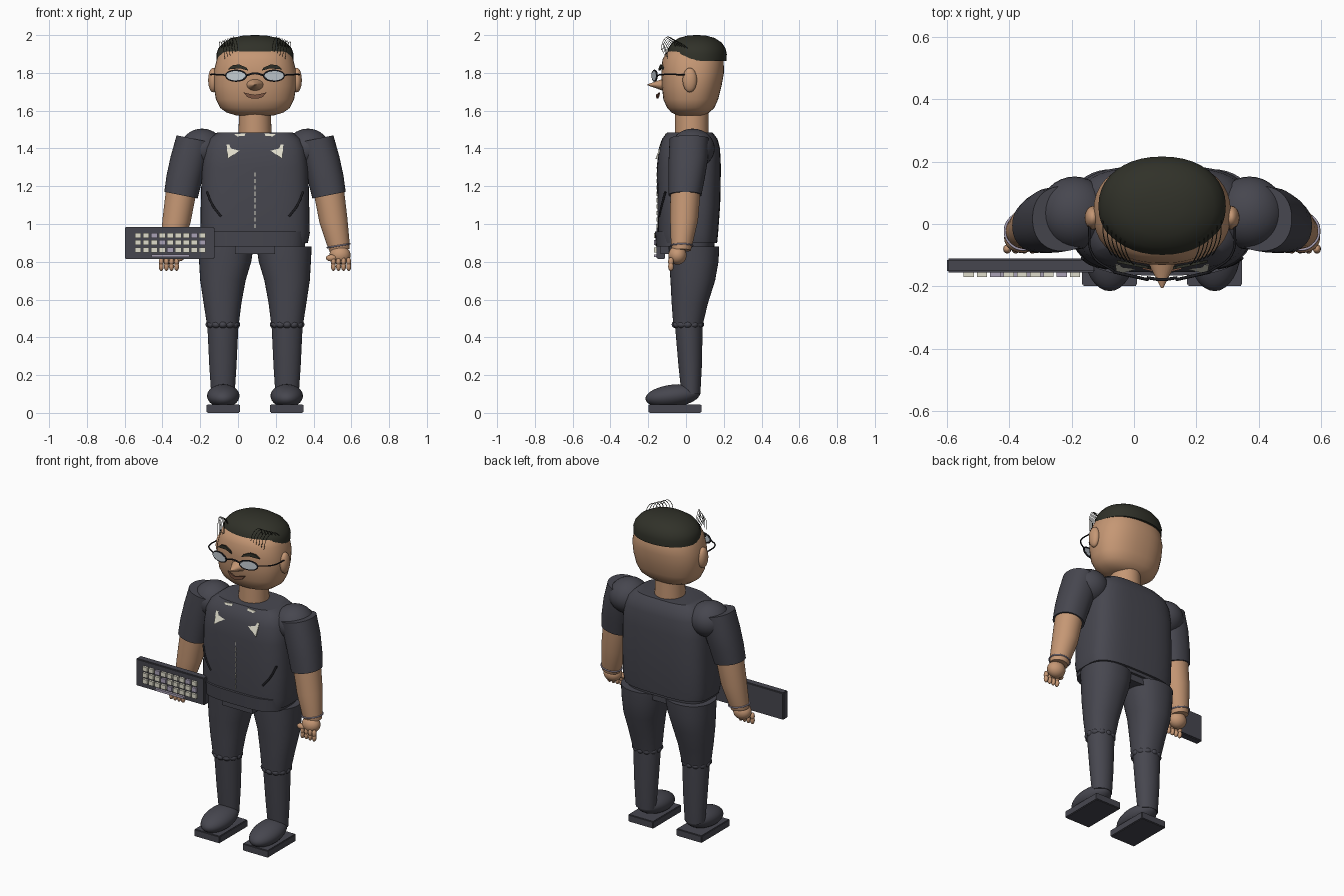
import bpy, bmesh, math
from mathutils import Vector

cube = bpy.data.objects.get("Cube")
if cube:
    bpy.data.objects.remove(cube)

C = 0.09  # the figure's own centre line in x


def material(name, r, g, b):
    m = bpy.data.materials.new(name)
    m.use_nodes = True
    m.diffuse_color = (r, g, b, 1)
    bsdf = next(n for n in m.node_tree.nodes if n.type == 'BSDF_PRINCIPLED')
    bsdf.inputs["Base Color"].default_value = (r, g, b, 1)
    bsdf.inputs["Roughness"].default_value = 0.8
    return m


CLOTH = material("charcoal cloth", 0.062, 0.062, 0.078)
SKIN = material("skin", 0.56, 0.31, 0.175)
HAIR = material("dark hair", 0.03, 0.031, 0.022)
CREAM = material("cream", 0.74, 0.72, 0.6)
LENS = material("lens glass", 0.55, 0.6, 0.64)
BLACK = material("black", 0.012, 0.012, 0.015)
MOUTH = material("mouth brown", 0.2, 0.09, 0.055)
LILAC = material("lilac grey", 0.4, 0.36, 0.47)


def finish(name, bm, mat, smooth=True):
    bmesh.ops.recalc_face_normals(bm, faces=bm.faces)
    me = bpy.data.meshes.new(name)
    bm.to_mesh(me)
    bm.free()
    me.materials.append(mat)
    ob = bpy.data.objects.new(name, me)
    bpy.context.collection.objects.link(ob)
    if smooth:
        bpy.ops.object.select_all(action='DESELECT')
        bpy.context.view_layer.objects.active = ob
        ob.select_set(True)
        bpy.ops.object.shade_smooth_by_angle(angle=math.radians(40))
    return ob


def loft(name, mat, rings, s=1, p=2.0, tilt=0.0, n=40):
    """Stack of superellipse rings (x, y, z, half width, half depth)."""
    bm = bmesh.new()
    loops = []
    for x, y, z, hx, hy in rings:
        loop = []
        for i in range(n):
            a = math.tau * i / n
            c, d = math.cos(a), math.sin(a)
            dx = hx * math.copysign(abs(c) ** (2 / p), c)
            dy = hy * math.copysign(abs(d) ** (2 / p), d)
            loop.append(bm.verts.new((C + s * (x + dx), y + dy, z + tilt * dx)))
        loops.append(loop)
    for lo, hi in zip(loops, loops[1:]):
        for i in range(n):
            j = (i + 1) % n
            bm.faces.new((lo[i], lo[j], hi[j], hi[i]))
    bm.faces.new(loops[0])
    bm.faces.new(loops[-1])
    return finish(name, bm, mat)


def balls(name, mat, items, s=1, seg=24):
    """Ellipsoids (centre, radii) joined in one object."""
    bm = bmesh.new()
    for (x, y, z), r in items:
        new = bmesh.ops.create_uvsphere(bm, u_segments=seg, v_segments=seg // 2, radius=1)["verts"]
        bmesh.ops.scale(bm, vec=r, verts=new)
        bmesh.ops.translate(bm, vec=(C + s * x, y, z), verts=new)
    return finish(name, bm, mat)


def boxes(name, mat, items, bevel=0.0):
    """Boxes (centre, size) joined in one object, in world x."""
    bm = bmesh.new()
    for centre, size in items:
        new = bmesh.ops.create_cube(bm, size=1)["verts"]
        bmesh.ops.scale(bm, vec=size, verts=new)
        bmesh.ops.translate(bm, vec=centre, verts=new)
    if bevel:
        bmesh.ops.bevel(bm, geom=bm.edges[:], offset=bevel, segments=2, affect='EDGES')
    return finish(name, bm, mat, False)


def wire(name, mat, paths, r, s=1, cyclic=False):
    """Round tubes along smooth paths."""
    cu = bpy.data.curves.new(name, 'CURVE')
    cu.dimensions = '3D'
    cu.bevel_depth, cu.bevel_resolution, cu.resolution_u = r, 2, 6
    cu.use_fill_caps = True
    for path in paths:
        sp = cu.splines.new('BEZIER')
        sp.bezier_points.add(len(path) - 1)
        sp.use_cyclic_u = cyclic
        for bp, (x, y, z) in zip(sp.bezier_points, path):
            bp.co = (C + s * x, y, z)
            bp.handle_left_type = bp.handle_right_type = 'AUTO'
    cu.materials.append(mat)
    ob = bpy.data.objects.new(name, cu)
    bpy.context.collection.objects.link(ob)


def plate(name, mat, points, depth, s=1, thick=0.008):
    """Thin front-facing polygon; depth(x, z) gives its y."""
    bm = bmesh.new()
    front = [bm.verts.new((C + s * x, depth(x, z), z)) for x, z in points]
    face = bm.faces.new(front)
    ext = bmesh.ops.extrude_face_region(bm, geom=[face])["geom"]
    bmesh.ops.translate(bm, vec=(0, thick, 0), verts=[v for v in ext if isinstance(v, bmesh.types.BMVert)])
    return finish(name, bm, mat, False)


# Torso, belt and pelvis
loft("torso", CLOTH, [(0, .01, .9, .28, .155), (0, .01, .95, .29, .16), (0, .015, 1.1, .287, .166),
                      (0, .015, 1.3, .282, .17), (0, .018, 1.4, .27, .162), (0, .02, 1.45, .245, .147),
                      (0, .02, 1.485, .2, .12)], p=3.4)
loft("belt", CLOTH, [(0, -.005, .88, .265, .155), (0, -.005, .96, .27, .16)], p=3.4)
boxes("pelvis", CLOTH, [((C, 0, .875), (.21, .27, .07))])
boxes("shirt_buttons", CREAM, [((C, -.153, .99 + .034 * i), (.004, .008, .022)) for i in range(9)])

# Neck, head and ears
loft("neck", SKIN, [(0, .03, 1.44, .088, .088), (0, .03, 1.62, .084, .088)])
loft("head", SKIN, [(0, .025, 1.575, .1, .07), (0, .023, 1.59, .15, .1), (0, .025, 1.615, .185, .125),
                    (0, .025, 1.66, .207, .145), (0, .03, 1.73, .219, .158), (0, .035, 1.8, .22, .166),
                    (0, .037, 1.87, .203, .162), (0, .037, 1.91, .185, .14), (0, .04, 1.95, .12, .09)], p=2.35)
loft("hair_cap", HAIR, [(0, .057, 1.862, .203, .157), (0, .057, 1.9, .204, .159), (0, .057, 1.93, .194, .152),
                        (0, .057, 1.96, .167, .132), (0, .057, 1.985, .12, .095), (0, .057, 1.997, .065, .05),
                        (0, .057, 2.0, .01, .01)], p=2.15)

# Nose: cone pointing forward
bm = bmesh.new()
cone = bmesh.ops.create_cone(bm, segments=24, radius1=.05, radius2=.003, depth=.1, cap_ends=True)["verts"]
for v in cone:
    t = .5 - v.co.z / .1
    v.co = Vector((C + v.co.x * 1.1, -.105 - .1 * (1 - t), 1.737 + v.co.y * .75))
finish("nose", bm, SKIN)

# Mouth
plate("mouth", MOUTH, [(-.062, 1.697), (-.025, 1.688), (0, 1.684), (.025, 1.688), (.062, 1.697),
                       (.04, 1.672), (.015, 1.664), (-.015, 1.664), (-.04, 1.672)],
      lambda x, z: -.16 + abs(x) * .25)

# Glasses bridge
wire("glasses_bridge", BLACK, [[(-.048, -.172, 1.786), (0, -.178, 1.798), (.048, -.172, 1.786)]], .005)

for s, side in ((1, "left"), (-1, "right")):
    # Face details
    balls(side + "_ear", SKIN, [((.222, .02, 1.762), (.026, .038, .065))], s)
    oval = [(.1 + .053 * math.cos(a), -.166 + .012 * math.cos(a), 1.785 + .027 * math.sin(a))
            for a in (math.tau * i / 12 for i in range(12))]
    wire(side + "_glasses_rim", BLACK, [oval], .005, s, True)
    plate(side + "_lens", LENS, [(x, z) for x, y, z in oval], lambda x, z: -.17 + (x - .1) * .22, s, .006)
    wire(side + "_temple_arm", BLACK, [[(.152, -.153, 1.788), (.222, -.1, 1.792), (.234, 0, 1.79)]], .004, s)
    plate(side + "_eyebrow", HAIR, [(.035, 1.812), (.08, 1.824), (.145, 1.818), (.12, 1.84), (.085, 1.845), (.045, 1.828)],
          lambda x, z: -.153 + x * .2, s, .009)

    # Loose hair strands at the temples
    wire(side + "_hair_strands", HAIR,
         [[(.19 - .014 * i, .01 - .012 * i, 1.93), (.185 - .014 * i, -.05 - .008 * i, 1.965 + .005 * i),
           (.17 - .014 * i, -.085 - .007 * i, 1.94 + .006 * i), (.16 - .014 * i, -.1 - .006 * i, 1.875 + .009 * i)]
          for i in range(6)], .0016, s)

    # Collar and pocket seam
    plate(side + "_collar", CREAM, [(.05, 1.48), (.11, 1.475), (.075, 1.45), (.09, 1.425), (.15, 1.42),
                                    (.145, 1.345), (.05, 1.41), (.065, 1.44)],
          lambda x, z: -.106 - (1.485 - z) * .4, s)
    wire(side + "_pocket_seam", BLACK, [[(.255, -.109, 1.17), (.225, -.128, 1.1), (.18, -.14, 1.04)]], .006, s)

    # Arm
    balls(side + "_shoulder", CLOTH, [((.28, .035, 1.4), (.115, .117, .105))], s, 32)
    loft(side + "_sleeve", CLOTH, [(.392, -.005, 1.153, .088, .087), (.375, .003, 1.24, .093, .096),
                                   (.35, .012, 1.34, .096, .104), (.318, .017, 1.45, .097, .104)], s, 2.2, .2)
    loft(side + "_forearm", SKIN, [(.448, -.025, .86, .052, .05), (.44, -.022, .9, .06, .058),
                                   (.415, -.01, 1.02, .074, .074), (.39, -.003, 1.18, .08, .08)], s, 2, .15)
    wire(side + "_wrist_band", LILAC, [[(.443 + .06 * math.cos(a), -.023 + .059 * math.sin(a), .885 + .01 * math.cos(a))
                                        for a in (math.tau * i / 8 for i in range(8))]], .004, s, True)
    balls(side + "_hand", SKIN, [((.45, -.045, .835), (.056, .048, .05)), ((.405, -.075, .82), (.03, .018, .018))], s)
    balls(side + "_fingers", SKIN, [((.415 + .027 * i, -.08, z), (.013, .015, .024))
                                    for i in range(4) for z in (.8, .775)], s, 12)

    # Leg
    loft(side + "_thigh", CLOTH, [(.17, .01, .46, .083, .077), (.172, .02, .58, .1, .096), (.17, .036, .7, .12, .118),
                                  (.158, .041, .8, .138, .131), (.154, .042, .88, .146, .134)], s, 2.2)
    balls(side + "_knee_cuff", CLOTH, [((.17 + .068 * math.cos(a), .01 + .062 * math.sin(a), .468), (.024, .024, .02))
                                       for a in (math.tau * i / 12 for i in range(12))], s, 16)
    loft(side + "_shin", CLOTH, [(.17, .026, .1, .062, .05), (.17, .022, .25, .072, .062), (.17, .015, .46, .082, .073)], s)

    # Shoe with a low toe and a flat sole
    shoe = balls(side + "_shoe", CLOTH, [((.168, -.07, .09), (.086, .145, .06))], s, 32)
    for v in shoe.data.vertices:
        v.co.z += (v.co.y + .07) * .1
    boxes(side + "_sole", CLOTH, [((C + s * .168, -.058, .0225), (.176, .28, .045))], .004)

# Keyboard held at the right hand
boxes("keyboard_body", CLOTH, [((-.362, -.133, .9), (.475, .046, .17))], .005)
keys = [((-.529 + .0425 * c, -.162, .94 - .039 * r), (.033, .016, .027), (c * 2 + r * 3) % 5 == 4)
        for r in range(3) for c in range(9)]
boxes("cream_keys", CREAM, [k[:2] for k in keys if not k[2]])
boxes("lilac_keys", LILAC, [k[:2] for k in keys if k[2]] + [((-.358, -.162, .832), (.2, .016, .014))])
